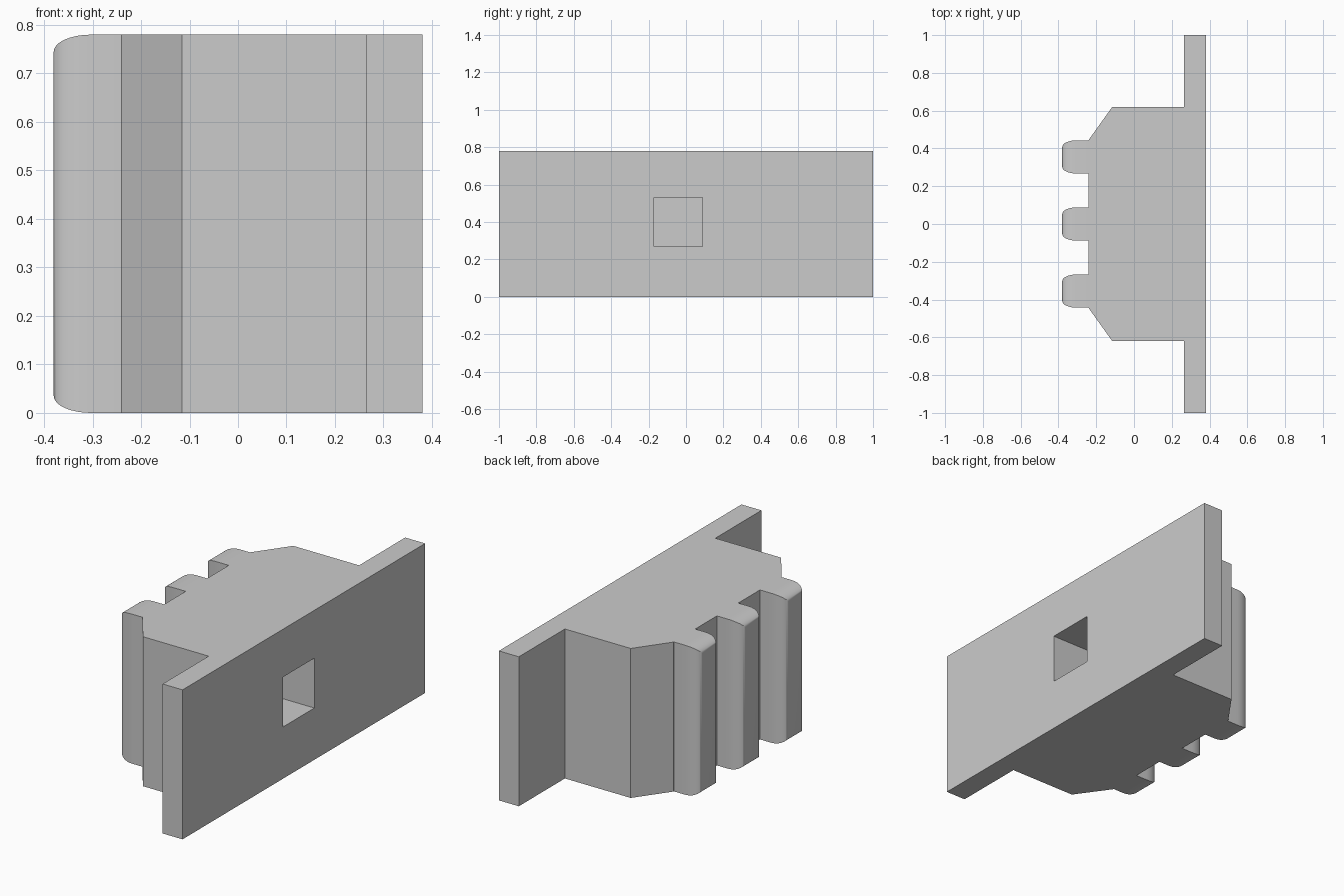
import bpy
import bmesh
import math

HEIGHT = 0.78

default = bpy.data.objects.get("Cube")
if default:
    bpy.data.objects.remove(default, do_unlink=True)

grey = bpy.data.materials.new("plain_grey")
grey.use_nodes = True
colour = (0.6, 0.6, 0.6, 1)
grey.diffuse_color = colour
grey.node_tree.nodes["Principled BSDF"].inputs["Base Color"].default_value = colour


def make_object(name, bm):
    bmesh.ops.recalc_face_normals(bm, faces=bm.faces)
    mesh = bpy.data.meshes.new(name)
    bm.to_mesh(mesh)
    bm.free()
    mesh.materials.append(grey)
    obj = bpy.data.objects.new(name, mesh)
    bpy.context.collection.objects.link(obj)
    return obj


def box(bm, low, high):
    verts = bmesh.ops.create_cube(bm, size=1)["verts"]
    for v in verts:
        for i in range(3):
            v.co[i] = low[i] if v.co[i] < 0 else high[i]


def combine(target, tool, operation):
    mod = target.modifiers.new(operation.lower(), "BOOLEAN")
    mod.object, mod.operation, mod.solver = tool, operation, "EXACT"
    bpy.context.view_layer.objects.active = target
    bpy.ops.object.modifier_apply(modifier=mod.name)
    bpy.data.objects.remove(tool, do_unlink=True)


# Plate and tapered block: mirrored plan outline, extruded upward
half = [(0.38, 1), (0.265, 1), (0.265, 0.62), (-0.115, 0.62), (-0.24, 0.445)]
outline = half + [(x, -y) for x, y in reversed(half)]
bm = bmesh.new()
base = bm.faces.new([bm.verts.new((x, y, 0)) for x, y in outline])
top = bmesh.ops.extrude_face_region(bm, geom=[base])["geom"]
bmesh.ops.translate(bm, vec=(0, 0, HEIGHT),
                    verts=[g for g in top if isinstance(g, bmesh.types.BMVert)])
body = make_object("ribbed_block", bm)

# Ribs: outer face rounded all round, with the rounding stretched along x
STRETCH = 2.2
for y in (-0.355, 0, 0.355):
    bm = bmesh.new()
    box(bm, (-0.38 / STRETCH, y - 0.088, 0), (-0.18 / STRETCH, y + 0.088, HEIGHT))
    outer = min(bm.faces, key=lambda f: f.calc_center_median().x)
    bmesh.ops.bevel(bm, geom=list(outer.edges), offset=0.035, segments=8,
                    profile=0.5, affect="EDGES")
    bmesh.ops.scale(bm, vec=(STRETCH, 1, 1), verts=bm.verts)
    combine(body, make_object("rib", bm), "UNION")

# Square blind socket in the plate face
bm = bmesh.new()
box(bm, (-0.06, -0.17, 0.27), (0.5, 0.087, 0.53))
combine(body, make_object("socket_cutter", bm), "DIFFERENCE")

# Smooth the rounded ribs, keep the corners sharp
bpy.ops.object.select_all(action="DESELECT")
body.select_set(True)
bpy.context.view_layer.objects.active = body
bpy.ops.object.shade_smooth_by_angle(angle=math.radians(30))
